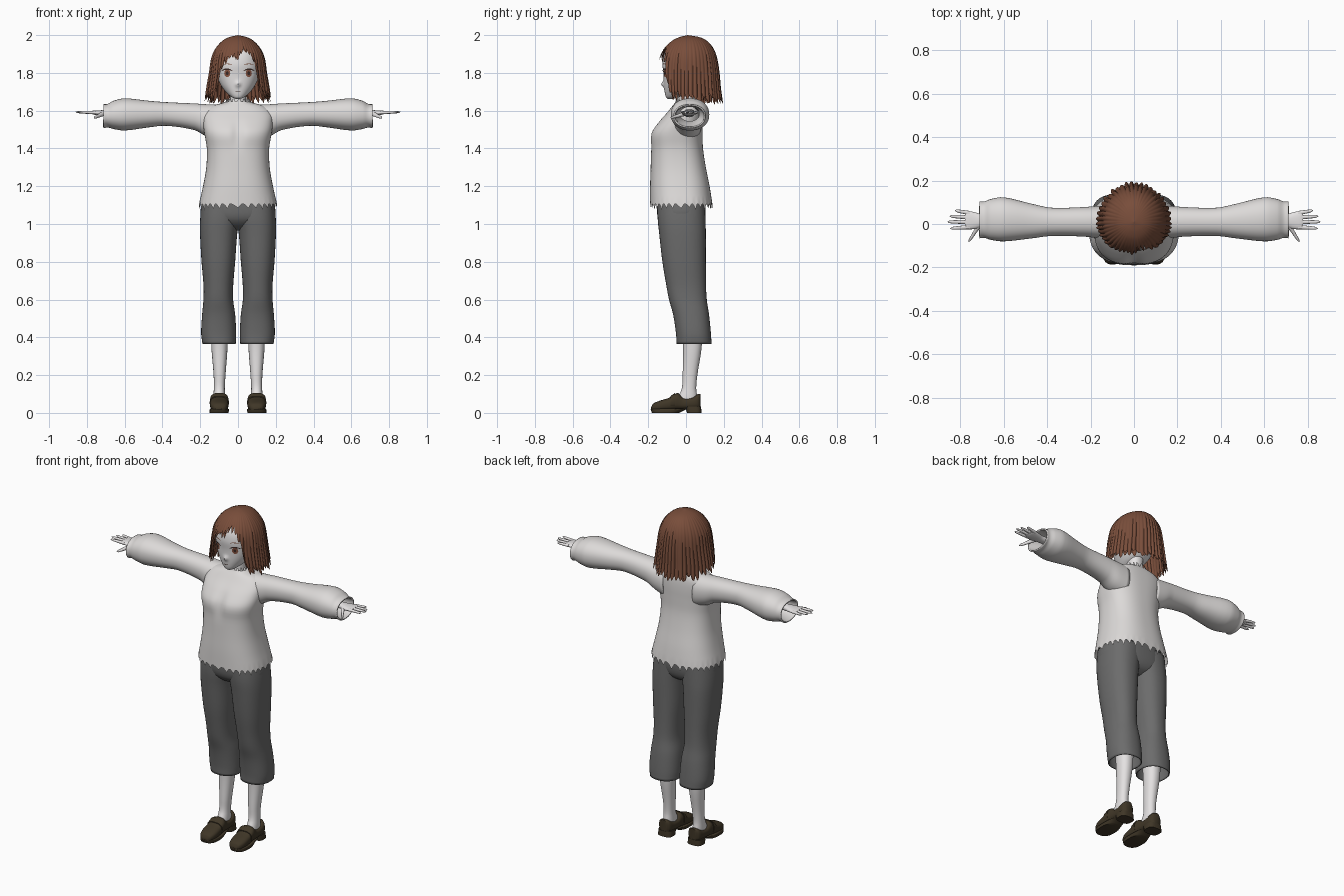
import bpy, bmesh, math, random
from math import sin, cos, pi, exp, copysign

random.seed(4)
cube = bpy.data.objects.get("Cube")
if cube:
    bpy.data.objects.remove(cube, do_unlink=True)


def material(name, r, g, b):
    m = bpy.data.materials.new(name)
    m.use_nodes = True
    m.diffuse_color = (r, g, b, 1)
    bsdf = next(n for n in m.node_tree.nodes if n.type == 'BSDF_PRINCIPLED')
    bsdf.inputs["Base Color"].default_value = (r, g, b, 1)
    bsdf.inputs["Roughness"].default_value = 0.8
    return m


SKIN = material("pale skin", .78, .76, .76)
KNIT = material("off-white knit", .72, .7, .69)
CLOTH = material("grey cloth", .15, .15, .15)
LEATHER = material("dark leather", .05, .037, .02)
HAIR = material("brown hair", .19, .075, .043)
WHITE = material("eye white", .85, .85, .85)
IRIS = material("red brown iris", .27, .1, .06)
LASH = material("dark lash", .05, .025, .02)


def make(name, verts, faces, mat, angle=50, thick=0):
    mesh = bpy.data.meshes.new(name)
    mesh.from_pydata(verts, [], faces)
    bm = bmesh.new()
    bm.from_mesh(mesh)
    bmesh.ops.recalc_face_normals(bm, faces=bm.faces)
    bm.to_mesh(mesh)
    bm.free()
    mesh.materials.append(mat)
    ob = bpy.data.objects.new(name, mesh)
    bpy.context.collection.objects.link(ob)
    bpy.ops.object.select_all(action='DESELECT')
    ob.select_set(True)
    bpy.context.view_layer.objects.active = ob
    bpy.ops.object.shade_smooth_by_angle(angle=math.radians(angle))
    if thick:
        mod = ob.modifiers.new("thickness", 'SOLIDIFY')
        mod.thickness = thick
    return ob


def at(rows, t):
    """Smoothly interpolate rows (t, values...) at t."""
    t = min(max(t, rows[0][0]), rows[-1][0])
    i = 0
    while i < len(rows) - 2 and t > rows[i + 1][0]:
        i += 1

    def slope(j, c):
        a, b = rows[max(j - 1, 0)], rows[min(j + 1, len(rows) - 1)]
        return (b[c] - a[c]) / (b[0] - a[0])
    p, q = rows[i], rows[i + 1]
    h = q[0] - p[0]
    s = (t - p[0]) / h
    return [(1 + 2*s) * (1-s)**2 * p[c] + s * (1-s)**2 * h * slope(i, c)
            + s*s * (3 - 2*s) * q[c] + s*s * (s-1) * h * slope(i + 1, c)
            for c in range(1, len(p))]


def loft(name, axis, rows, mat, n=32, p=2.2, caps=True, mirror=1, jag=None, bump=None, thick=0, sub=4):
    """Skin rounded sections; each row is (position, min a, max a, min b, max b)."""
    ts = [a[0] + (b[0] - a[0]) * k / sub for a, b in zip(rows, rows[1:]) for k in range(sub)]
    ts.append(rows[-1][0])
    verts = []
    for j, t0 in enumerate(ts):
        a0, a1, b0, b1 = at(rows, t0)
        for i in range(n):
            c, s = cos(2*pi*i/n), sin(2*pi*i/n)
            a = (a0+a1)/2 + (a1-a0)/2 * copysign(abs(c)**(2/p), c)
            b = (b0+b1)/2 + (b1-b0)/2 * copysign(abs(s)**(2/p), s)
            t = t0 + (jag(i, j, len(ts) - 1) if jag else 0)
            v = {'x': (t, a, b), 'y': (a, t, b), 'z': (a, b, t)}[axis]
            if bump:
                v = bump(*v)
            verts.append((v[0] * mirror, v[1], v[2]))
    faces = [(j*n+i, j*n+(i+1) % n, (j+1)*n+(i+1) % n, (j+1)*n+i)
             for j in range(len(ts)-1) for i in range(n)]
    if caps:
        faces += [tuple(range(n)), tuple(range((len(ts)-1)*n, len(ts)*n))]
    return make(name, verts, faces, mat, thick=thick)


# Sweater body with frayed hem and collar
teeth = [random.uniform(.6, 1.2) for _ in range(128)]


def fray(i, j, last):
    if j == 0:
        return (-.03 if i % 4 == 0 else -.012 if i % 4 == 3 else 0) * teeth[i]
    return .018 * teeth[i] * (i % 8 < 4) if j == last else 0


def bust(x, y, z):
    if y < -.03:
        y += .014 * exp(-(x/.03)**2 - ((z-1.48)/.06)**2)
    return x, y, z


loft("sweater_body", 'z', [
    (1.105, -.207, .207, -.19, .14), (1.2, -.185, .185, -.19, .125),
    (1.3, -.168, .168, -.187, .105), (1.4, -.165, .165, -.185, .09),
    (1.48, -.178, .178, -.185, .088), (1.54, -.185, .185, -.145, .088),
    (1.59, -.18, .18, -.1, .085), (1.625, -.14, .14, -.072, .078),
    (1.64, -.085, .085, -.06, .068), (1.648, -.06, .06, -.055, .06)],
    KNIT, n=128, p=2.5, caps=False, jag=fray, bump=bust)

# Neck and head
loft("neck", 'z', [(1.57, -.06, .06, -.05, .06), (1.64, -.043, .043, -.04, .05),
                   (1.75, -.045, .045, -.04, .06)], SKIN)
HEAD = [(1.662, -.012, .012, -.096, -.075), (1.672, -.034, .034, -.106, -.03),
        (1.7, -.066, .066, -.113, .04), (1.74, -.094, .094, -.117, .08),
        (1.79, -.112, .112, -.119, .1), (1.85, -.118, .118, -.124, .115),
        (1.91, -.105, .105, -.11, .11), (1.95, -.075, .075, -.075, .09),
        (1.97, -.02, .02, -.01, .03)]


def nose(x, y, z):
    if y < 0:
        y -= .015 * exp(-(x/.011)**2 - ((z-1.74)/.014)**2)
    return x, y, z


loft("head", 'z', HEAD, SKIN, n=72, bump=nose, sub=6)


def face_patch(name, cx, cz, rx, rz, mat, lift, bend=0):
    """Thin rounded plate that follows the face."""
    verts, n, rings = [], 24, 4
    for r in range(rings + 1):
        for k in range(n if r else 1):
            x = cx + rx * r/rings * cos(2*pi*k/n)
            z = cz + rz * r/rings * sin(2*pi*k/n) - bend * ((x-cx)/rx)**2
            x0, x1, y0, y1 = at(HEAD, z)
            y = (y0+y1)/2 - (y1-y0)/2 * max(0, 1 - abs(x/x1)**2.2)**(1/2.2)
            verts.append((x, y - lift, z))
    faces = [(0, 1+k, 1+(k+1) % n) for k in range(n)]
    for r in range(rings - 1):
        b = 1 + r*n
        faces += [(b+k, b+n+k, b+n+(k+1) % n, b+(k+1) % n) for k in range(n)]
    make(name, verts, faces, mat)


face_patch("mouth", 0, 1.7, .016, .002, LASH, .002, -.002)

# Everything that comes in pairs
for side, m in (("left", 1), ("right", -1)):
    face_patch(side + "_eye_white", m*.058, 1.797, .027, .02, WHITE, .002)
    face_patch(side + "_iris", m*.057, 1.798, .016, .02, IRIS, .0035)
    face_patch(side + "_pupil", m*.057, 1.799, .007, .01, LASH, .005)
    face_patch(side + "_upper_lash", m*.059, 1.82, .03, .004, LASH, .005, .01)
    face_patch(side + "_eyebrow", m*.057, 1.848, .026, .002, HAIR, .003, .006)

    # Puffed sleeve, narrow cuff lining
    loft(side + "_sleeve", 'x', [
        (.1, -.07, .085, 1.44, 1.632), (.17, -.065, .083, 1.465, 1.634),
        (.23, -.058, .078, 1.497, 1.638), (.38, -.055, .075, 1.52, 1.645),
        (.47, -.066, .093, 1.512, 1.652), (.6, -.08, .123, 1.495, 1.665),
        (.66, -.073, .115, 1.503, 1.652), (.69, -.064, .104, 1.511, 1.636),
        (.712, -.066, .104, 1.507, 1.634)], KNIT, n=40, caps=False, mirror=m, thick=.008)
    loft(side + "_cuff_lining", 'x', [(.6, -.03, .07, 1.545, 1.62), (.65, -.04, .08, 1.535, 1.625),
                                      (.705, -.055, .095, 1.518, 1.625)], KNIT, caps=False, mirror=m)

    # Hand
    loft(side + "_palm", 'x', [(.58, -.012, .045, 1.565, 1.61), (.69, -.01, .042, 1.57, 1.604),
                               (.73, -.022, .053, 1.573, 1.602), (.768, -.024, .06, 1.58, 1.6),
                               (.78, -.016, .052, 1.585, 1.597)], SKIN, mirror=m, n=24)
    for finger, y, end, drift in (("little", .05, .825, .012), ("ring", .03, .85, .006),
                                  ("middle", .009, .86, .001), ("index", -.014, .847, -.006)):
        rows = []
        for f, r in ((0, .01), (.5, .0085), (.9, .006), (1, .001)):
            c, z = y + drift*f, 1.589 + .004*f
            rows.append((.755 + (end-.755)*f, c-r, c+r, z-r*.85, z+r*.85))
        loft(f"{side}_{finger}_finger", 'x', rows, SKIN, mirror=m, n=12)
    rows = [(y, x-r, x+r, z-r, z+r) for y, x, z, r in
            ((-.083, .762, 1.562, .001), (-.075, .757, 1.564, .006),
             (-.045, .738, 1.572, .009), (-.005, .712, 1.585, .013))]
    loft(side + "_thumb", 'y', rows, SKIN, mirror=m, n=12)

    # Cropped trouser leg and shin
    loft(side + "_trouser_leg", 'z', [
        (.365, .012, .188, -.05, .135), (.42, .01, .195, -.053, .132),
        (.52, .015, .19, -.068, .122), (.6, .026, .183, -.09, .11),
        (.68, .025, .183, -.105, .106), (.8, .015, .193, -.125, .105),
        (.95, .004, .201, -.142, .105), (1.03, -.01, .2, -.15, .103),
        (1.12, -.02, .192, -.15, .1)], CLOTH, p=2.3, n=40, caps=False, mirror=m, thick=.006)
    loft(side + "_shin", 'z', [
        (.03, .068, .128, -.06, .06), (.08, .068, .13, -.045, .06), (.13, .07, .128, -.022, .054),
        (.2, .066, .129, -.018, .06), (.35, .055, .141, -.015, .083),
        (.5, .05, .145, -.025, .085)], SKIN, mirror=m)

    # Loafer: upper, sole, heel and strap
    loft(side + "_shoe_upper", 'y', [
        (-.185, .08, .115, .015, .03), (-.175, .064, .132, .01, .048), (-.14, .052, .146, .01, .064),
        (-.09, .051, .147, .012, .08), (-.055, .053, .145, .015, .102), (-.04, .055, .143, .016, .104),
        (-.015, .057, .141, .018, .082), (.03, .058, .141, .02, .083), (.065, .063, .136, .02, .1),
        (.078, .078, .12, .022, .1)], LEATHER, mirror=m, p=2.7)
    loft(side + "_sole", 'z', [(0, .05, .15, -.18, -.035), (.018, .048, .15, -.187, .0),
                               (.022, .052, .146, -.184, .02)], LEATHER, mirror=m, p=2.6)
    loft(side + "_heel", 'z', [(0, .054, .146, .005, .082), (.034, .056, .144, -.005, .08)],
         LEATHER, mirror=m, p=3)
    loft(side + "_shoe_strap", 'y', [(-.083, .048, .15, .02, .088), (-.058, .05, .148, .02, .106)],
         LEATHER, mirror=m, p=2.7)

# Trouser seat joining the legs
loft("trouser_seat", 'z', [(.965, -.08, .08, -.07, .04), (.99, -.13, .13, -.115, .08),
                           (1.03, -.19, .19, -.147, .1), (1.09, -.196, .196, -.155, .104),
                           (1.17, -.175, .175, -.15, .1)], CLOTH, n=48, p=2.5)

# Bob hair: fluted shells whose lower edge opens around the face
SHAPE = [(1.63, .176, .12, .193), (1.72, .165, .138, .18), (1.8, .152, .145, .172),
         (1.88, .14, .138, .158), (1.93, .118, .115, .138), (1.97, .082, .078, .103),
         (1.99, .045, .04, .06), (2.0, 0, 0, 0)]
EDGE = [(-180, 1.645), (-90, 1.65), (-55, 1.67), (-46, 1.7), (-41, 1.81), (-22, 1.855), (0, 1.875),
        (11, 1.905), (28, 1.89), (42, 1.82), (47, 1.7), (55, 1.67), (90, 1.65), (180, 1.645)]


def edge(deg):
    for (a, p), (b, q) in zip(EDGE, EDGE[1:]):
        if deg <= b:
            return p + (q-p) * (deg-a) / (b-a)
    return EDGE[-1][1]


def hair_shell(name, scale, locks, lift):
    cols, rows, verts = 6, 26, []
    n = locks * cols
    drop = [random.uniform(-.012, .02) for _ in range(locks)]
    puff = [random.uniform(-.025, .02) for _ in range(locks)]
    for i in range(n):
        k, f = i // cols, (i % cols) / cols
        a = 2*pi*i/n - pi
        ridge = sin(pi*f)
        low = max(1.635, edge(math.degrees(a)) + drop[k] + .028 * (1-ridge) + lift)
        for j in range(rows + 1):
            u = j / rows
            z = 2 - (2-low) * u**1.7
            rx, front, back = at(SHAPE, z)
            w = scale * (1 + u * (puff[k] * ridge + .045 * (ridge-.6)))
            ry = front if cos(a) > 0 else back
            verts.append((rx*w*sin(a), .01*(1-u) - ry*w*cos(a), 2 - (2-z) * (1 + (1-scale)*.6)))
    faces = [(i*(rows+1)+j, i*(rows+1)+j+1, (i+1) % n*(rows+1)+j+1, (i+1) % n*(rows+1)+j)
             for i in range(n) for j in range(rows)]
    make(name, verts, faces, HAIR, angle=60)


hair_shell("outer_hair", 1, 46, 0)
hair_shell("inner_hair", .94, 39, .008)
